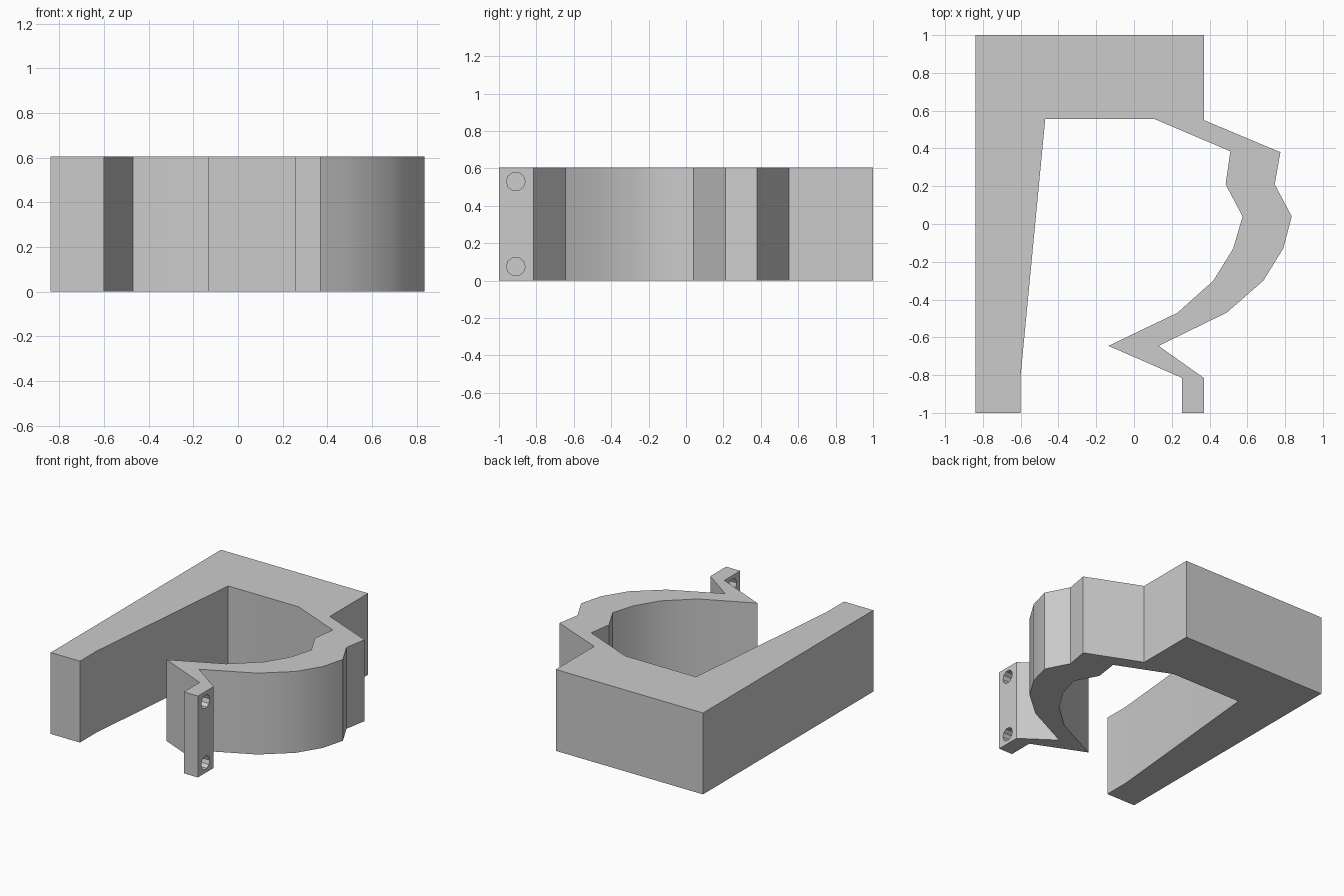
import bpy, bmesh, math

if "Cube" in bpy.data.objects:
    bpy.data.objects.remove(bpy.data.objects["Cube"], do_unlink=True)

HEIGHT = 0.605

grey = bpy.data.materials.new("plain grey")
grey.use_nodes = True
colour = (0.6, 0.6, 0.6, 1)
grey.diffuse_color = colour
grey.node_tree.nodes["Principled BSDF"].inputs["Base Color"].default_value = colour

# Plan outline: straight arm, thick back block, curved wall, notch and tab
outer = [(-0.6, -1), (-0.84, -1), (-0.84, 1), (0.37, 1), (0.37, 0.55),
         (0.775, 0.38), (0.745, 0.21), (0.835, 0.04), (0.79, -0.13),
         (0.685, -0.3), (0.49, -0.47), (0.13, -0.645), (0.37, -0.815), (0.37, -1)]
inner = [(0.255, -1), (0.255, -0.815), (-0.135, -0.645), (0.23, -0.47),
         (0.42, -0.3), (0.525, -0.13), (0.575, 0.04), (0.485, 0.21),
         (0.51, 0.385), (0.11, 0.555), (-0.47, 0.555), (-0.6, -0.8)]

# Bracket body: extruded outline
bm = bmesh.new()
base = bm.faces.new([bm.verts.new((x, y, 0)) for x, y in outer + inner])
lifted = bmesh.ops.extrude_face_region(bm, geom=[base])["geom"]
bmesh.ops.translate(bm, vec=(0, 0, HEIGHT),
                    verts=[v for v in lifted if isinstance(v, bmesh.types.BMVert)])
bmesh.ops.recalc_face_normals(bm, faces=bm.faces)
mesh = bpy.data.meshes.new("clamp_bracket")
bm.to_mesh(mesh)
bm.free()
mesh.materials.append(grey)
bracket = bpy.data.objects.new("clamp_bracket", mesh)
bpy.context.collection.objects.link(bracket)

# Screw holes through the end tab
for name, z in (("lower", 0.075), ("upper", HEIGHT - 0.075)):
    bpy.ops.mesh.primitive_cylinder_add(vertices=10, radius=0.05, depth=0.3,
                                        location=(0.31, -0.91, z),
                                        rotation=(0, math.pi / 2, 0))
    cutter = bpy.context.object
    cutter.name = name + "_hole_cutter"
    cutter.data.materials.append(grey)
    cutter.hide_render = True
    cutter.display_type = 'WIRE'
    cut = bracket.modifiers.new(name + "_hole", 'BOOLEAN')
    cut.operation = 'DIFFERENCE'
    cut.solver = 'EXACT'
    cut.object = cutter

# Bake the cuts, then remove the cutters
bpy.ops.object.select_all(action='DESELECT')
bracket.select_set(True)
bpy.context.view_layer.objects.active = bracket
for modifier in list(bracket.modifiers):
    cutter = modifier.object
    bpy.ops.object.modifier_apply(modifier=modifier.name)
    bpy.data.objects.remove(cutter, do_unlink=True)

bpy.ops.object.shade_smooth_by_angle(angle=math.radians(30))
